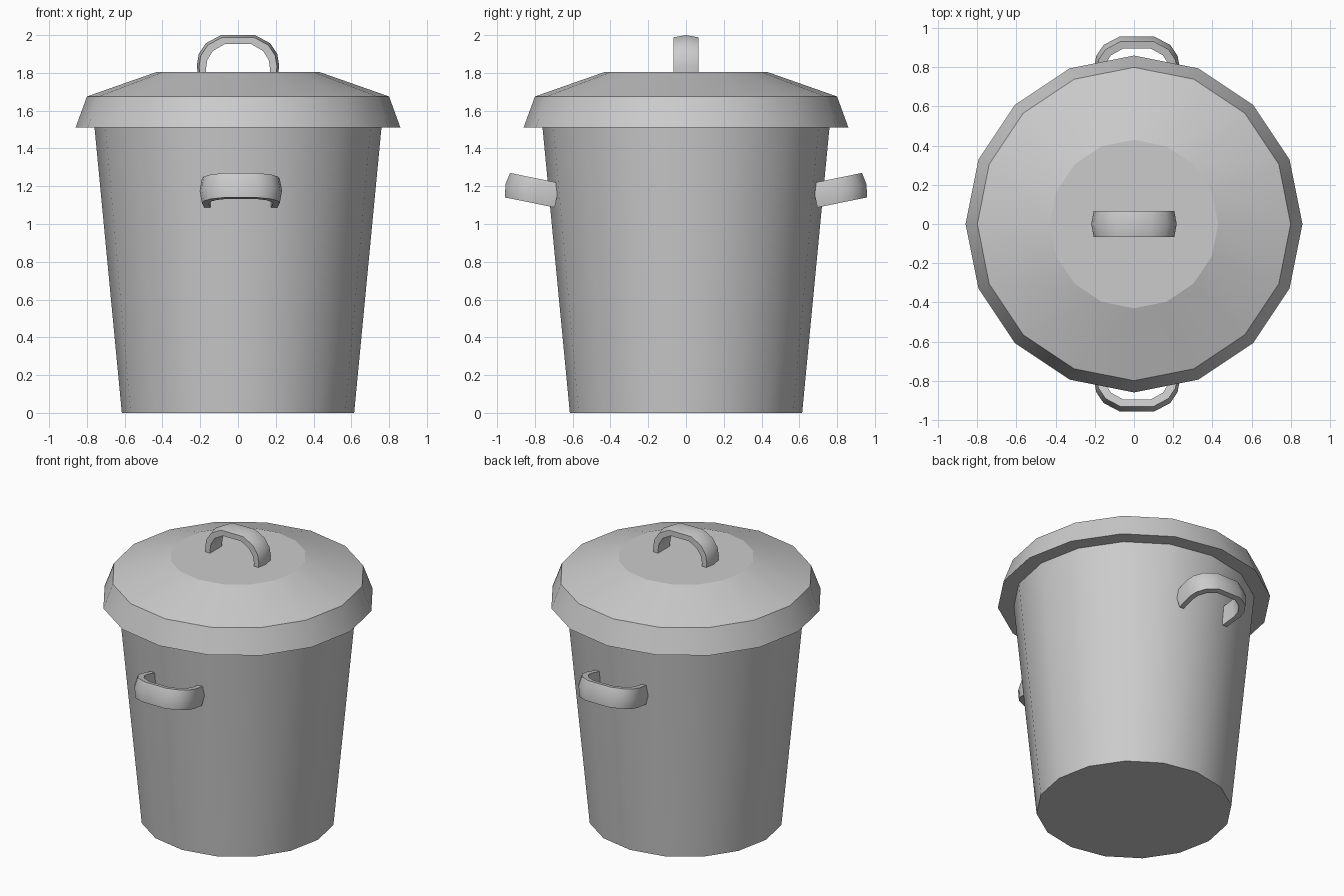
import bpy, bmesh, math
from mathutils import Matrix, Vector

if "Cube" in bpy.data.objects:
    bpy.data.objects.remove(bpy.data.objects["Cube"])

SIDES = 16


def finish(name, bm, flat_z=None):
    """Smooth shading with sharp creases; faces lying at flat_z stay flat."""
    bmesh.ops.recalc_face_normals(bm, faces=bm.faces)
    for f in bm.faces:
        f.smooth = flat_z is None or abs(f.calc_center_median().z - flat_z) > 1e-4
    for e in bm.edges:
        if len(e.link_faces) == 2:
            e.smooth = (e.calc_face_angle() < math.radians(35)
                        and all(f.smooth for f in e.link_faces))
    mesh = bpy.data.meshes.new(name)
    bm.to_mesh(mesh)
    bm.free()
    obj = bpy.data.objects.new(name, mesh)
    bpy.context.collection.objects.link(obj)
    return obj


def turned(name, profile, flat_z=None):
    """Closed 16-sided solid from (radius, height) rings."""
    bm = bmesh.new()
    rings = [[bm.verts.new((r * math.cos(2 * math.pi * i / SIDES),
                            r * math.sin(2 * math.pi * i / SIDES), z))
              for i in range(SIDES)] for r, z in profile]
    for a, b in zip(rings, rings[1:]):
        for i in range(SIDES):
            j = (i + 1) % SIDES
            bm.faces.new((a[i], a[j], b[j], b[i]))
    bm.faces.new(rings[0])
    bm.faces.new(rings[-1])
    return finish(name, bm, flat_z)


# Handle: half outline (across, height), mirrored, swept with a crowned band section
HALF = [(0.205, 0.0), (0.218, 0.12), (0.208, 0.18), (0.17, 0.237), (0.09, 0.28)]
SECTION = [(-0.066, 0.012), (0, 0), (0.066, 0.012), (0.066, 0.048), (-0.066, 0.048)]


def handle(name, matrix):
    path = [(-u, h) for u, h in HALF] + HALF[::-1]
    bm = bmesh.new()
    rings = [[bm.verts.new(matrix @ Vector((u * (1 - d / 0.218), w, h * (1 - d / 0.28))))
              for w, d in SECTION] for u, h in path]
    n = len(SECTION)
    for a, b in zip(rings, rings[1:]):
        for i in range(n):
            j = (i + 1) % n
            bm.faces.new((a[i], a[j], b[j], b[i]))
    bm.faces.new(rings[0])
    bm.faces.new(rings[-1])
    return finish(name, bm)


# Tapered bin body
turned("bin_body", [(0.615, 0), (0.76, 1.515)])

# Lid with flared rim and flat crown
turned("lid", [(0.86, 1.51), (0.80, 1.675), (0.43, 1.805)], flat_z=1.805)

# Lid handle, feet sunk into the lid
handle("lid_handle", Matrix.Translation((0, 0, 1.72)))

# Carrying handles on front and back, tilted slightly upward
for name, spin in (("front_handle", 0), ("back_handle", math.pi)):
    dx = 0.015 if spin == 0 else -0.015
    handle(name, Matrix.Rotation(spin, 4, 'Z')
           @ Matrix.Translation((dx, -0.682, 1.152))
           @ Matrix.Rotation(math.radians(78.5), 4, 'X'))
